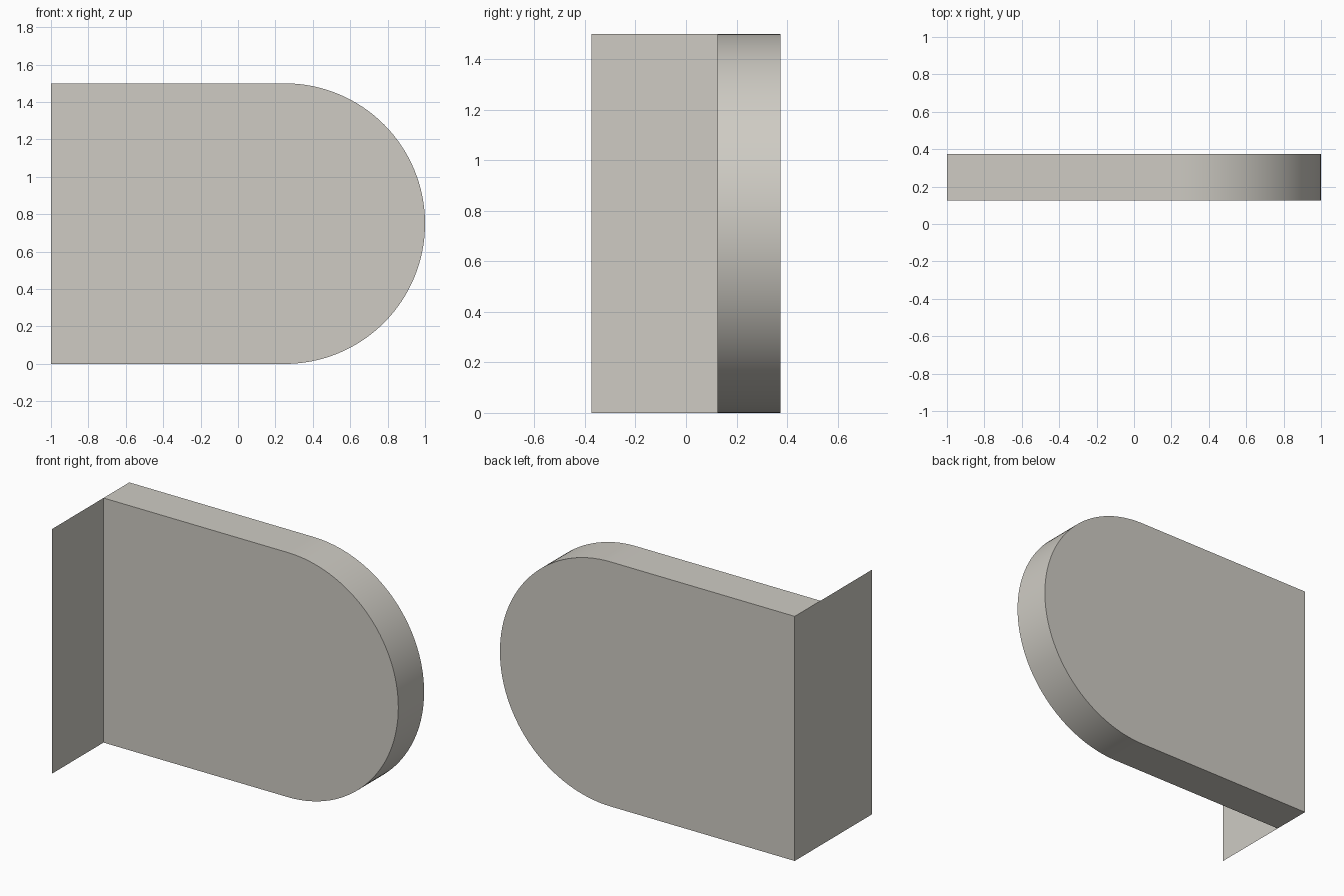
import bpy
import bmesh
import math

cube = bpy.data.objects.get("Cube")
if cube:
    bpy.data.objects.remove(cube, do_unlink=True)

LEFT_X, FRONT_Y, BACK_Y = -1.0, 0.125, 0.375
RADIUS, ARC_X = 0.75, 0.25
ARC_STEPS = 64

# Warm grey for the whole model
COLOUR = (0.62, 0.60, 0.55, 1.0)
grey = bpy.data.materials.new("warm_grey")
grey.use_nodes = True
grey.diffuse_color = COLOUR
grey.node_tree.nodes["Principled BSDF"].inputs["Base Color"].default_value = COLOUR


def add_extrusion(name, points, offset):
    """Make a face from the points and, if an offset is given, extrude it."""
    bm = bmesh.new()
    face = bm.faces.new([bm.verts.new(p) for p in points])
    if offset:
        result = bmesh.ops.extrude_face_region(bm, geom=[face], use_keep_orig=True)
        moved = [g for g in result["geom"] if isinstance(g, bmesh.types.BMVert)]
        bmesh.ops.translate(bm, verts=moved, vec=offset)
        bmesh.ops.recalc_face_normals(bm, faces=bm.faces[:])
    mesh = bpy.data.meshes.new(name)
    bm.to_mesh(mesh)
    bm.free()
    mesh.materials.append(grey)
    obj = bpy.data.objects.new(name, mesh)
    bpy.context.collection.objects.link(obj)
    return obj


# Upright slab: square at one end, half round at the other
angles = [math.pi * (i / ARC_STEPS - 0.5) for i in range(ARC_STEPS + 1)]
outline = [(LEFT_X, FRONT_Y, 0.0)]
outline += [(ARC_X + RADIUS * math.cos(a), FRONT_Y, RADIUS + RADIUS * math.sin(a))
            for a in angles]
outline.append((LEFT_X, FRONT_Y, 2 * RADIUS))
slab = add_extrusion("rounded_slab", outline, (0, BACK_Y - FRONT_Y, 0))

bpy.ops.object.select_all(action="DESELECT")
slab.select_set(True)
bpy.context.view_layer.objects.active = slab
bpy.ops.object.shade_smooth_by_angle(angle=math.radians(30))

# Thin side sheet continuing the square end forwards
add_extrusion("side_sheet", [
    (LEFT_X, FRONT_Y, 0.0),
    (LEFT_X, -BACK_Y, 0.0),
    (LEFT_X, -BACK_Y, 2 * RADIUS),
    (LEFT_X, FRONT_Y, 2 * RADIUS),
][::-1], None)
